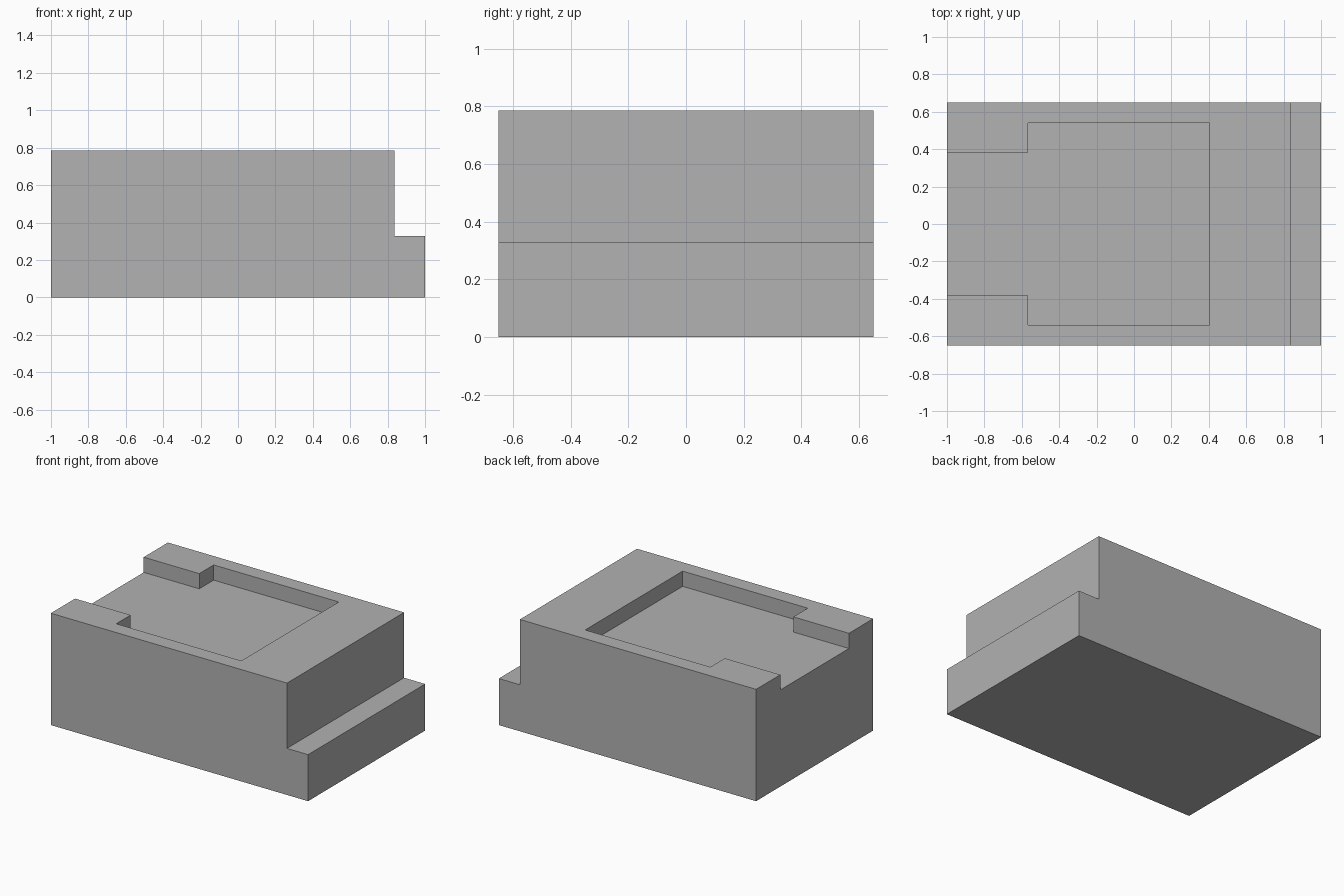
import bpy
import bmesh

cube = bpy.data.objects.get("Cube")
if cube:
    bpy.data.objects.remove(cube, do_unlink=True)

HALF_WIDTH = 0.65
TOP = 0.786
FLOOR = TOP - 0.107

# Single grey material
grey = bpy.data.materials.new("plain grey")
grey.use_nodes = True
colour = (0.445, 0.445, 0.445, 1)
grey.diffuse_color = colour
grey.node_tree.nodes["Principled BSDF"].inputs["Base Color"].default_value = colour


def prism(name, outline, offset):
    """Extrude a flat outline of 3D points along an offset."""
    bm = bmesh.new()
    face = bm.faces.new([bm.verts.new(p) for p in outline])
    result = bmesh.ops.extrude_face_region(bm, geom=[face])
    moved = [v for v in result["geom"] if isinstance(v, bmesh.types.BMVert)]
    bmesh.ops.translate(bm, verts=moved, vec=offset)
    bmesh.ops.recalc_face_normals(bm, faces=bm.faces)
    mesh = bpy.data.meshes.new(name)
    bm.to_mesh(mesh)
    bm.free()
    mesh.materials.append(grey)
    obj = bpy.data.objects.new(name, mesh)
    bpy.context.scene.collection.objects.link(obj)
    return obj


# Block with a low ledge along its right-hand end
side_profile = [(-1, 0), (1, 0), (1, 0.327), (0.836, 0.327), (0.836, TOP), (-1, TOP)]
block = prism("stepped_block",
              [(x, -HALF_WIDTH, z) for x, z in side_profile],
              (0, 2 * HALF_WIDTH, 0))

# Shallow pocket with a narrower channel running out of the far end
half_plan = [(-1.2, 0.381), (-0.568, 0.381), (-0.568, 0.541), (0.405, 0.541)]
plan = half_plan + [(x, -y) for x, y in reversed(half_plan)]
cutter = prism("pocket_cutter", [(x, y, FLOOR) for x, y in plan], (0, 0, 0.4))
cutter.hide_render = True

# Cut the pocket, then discard the cutter
cut = block.modifiers.new("pocket", "BOOLEAN")
cut.operation = "DIFFERENCE"
cut.solver = "EXACT"
cut.object = cutter
bpy.context.view_layer.objects.active = block
block.select_set(True)
bpy.ops.object.modifier_apply(modifier=cut.name)
bpy.data.objects.remove(cutter, do_unlink=True)
